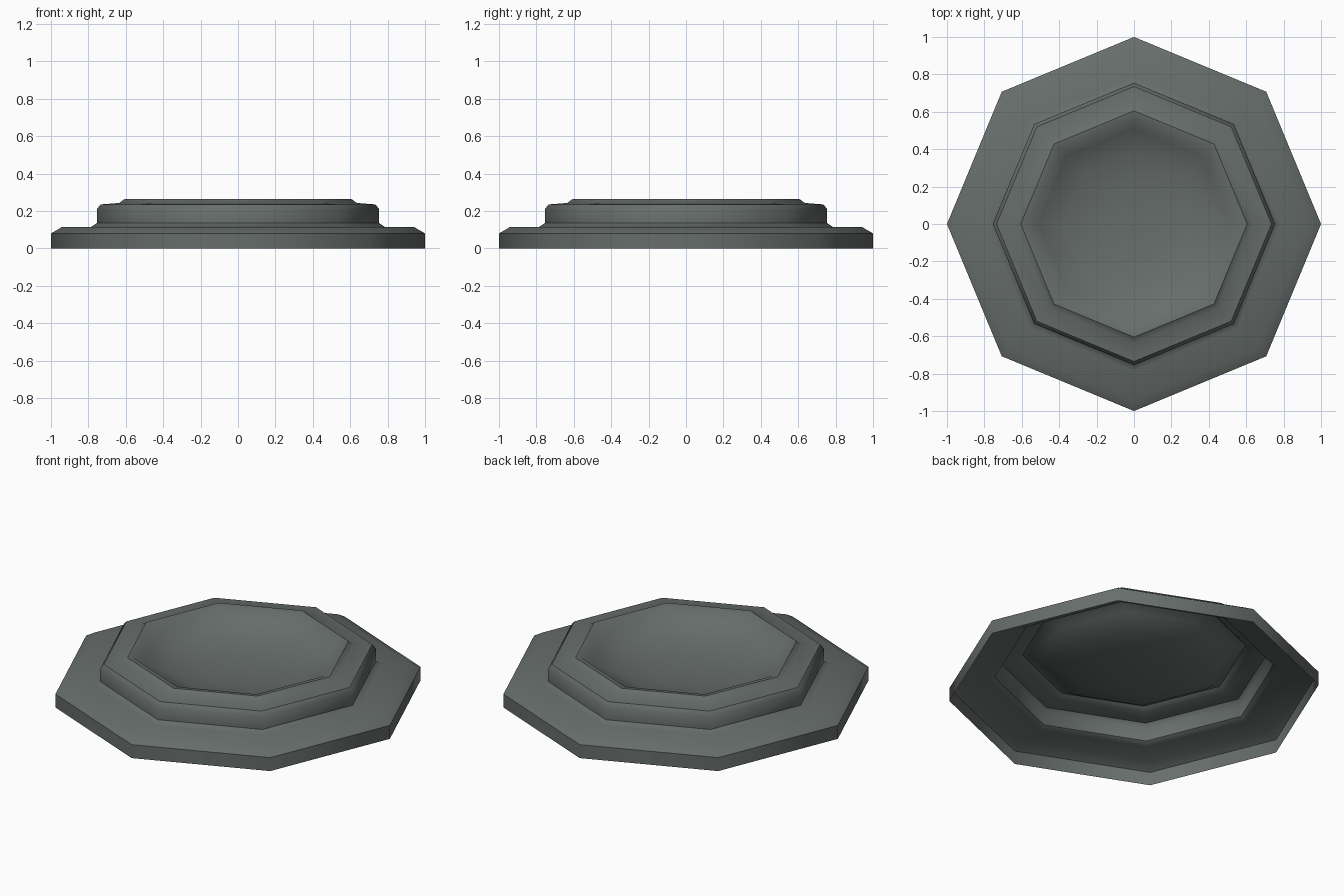
import bpy, math

if "Cube" in bpy.data.objects:
    bpy.data.objects.remove(bpy.data.objects["Cube"])

SIDES = 8
# radius, height: open underside -> stepped rims -> raised lip -> shallow dish
PROFILE = [(1.0, 0.0), (1.0, 0.08), (0.94, 0.115), (0.785, 0.115), (0.755, 0.135),
           (0.755, 0.21), (0.735, 0.235), (0.635, 0.243), (0.605, 0.265),
           (0.57, 0.26), (0.51, 0.215), (0.38, 0.165), (0.2, 0.14)]
CENTRE_Z = 0.135

# octagonal stepped shell
verts, faces = [], []
for r, z in PROFILE:
    for i in range(SIDES):
        a = 2 * math.pi * i / SIDES
        verts.append((r * math.cos(a), r * math.sin(a), z))
for k in range(len(PROFILE) - 1):
    for i in range(SIDES):
        j = (i + 1) % SIDES
        a, b = k * SIDES, (k + 1) * SIDES
        faces.append((a + i, a + j, b + j, b + i))

# dish centre fan
c = len(verts)
verts.append((0, 0, CENTRE_Z))
last = (len(PROFILE) - 1) * SIDES
for i in range(SIDES):
    faces.append((last + i, last + (i + 1) % SIDES, c))

mesh = bpy.data.meshes.new("stepped_dish")
mesh.from_pydata(verts, [], faces)
obj = bpy.data.objects.new("stepped_dish", mesh)
bpy.context.collection.objects.link(obj)

mat = bpy.data.materials.new("dark grey green")
mat.diffuse_color = (0.135, 0.155, 0.145, 1)
mat.use_nodes = True
mat.node_tree.nodes["Principled BSDF"].inputs["Base Color"].default_value = mat.diffuse_color
mesh.materials.append(mat)

bpy.context.view_layer.objects.active = obj
obj.select_set(True)
bpy.ops.object.shade_smooth_by_angle(angle=math.radians(46))
